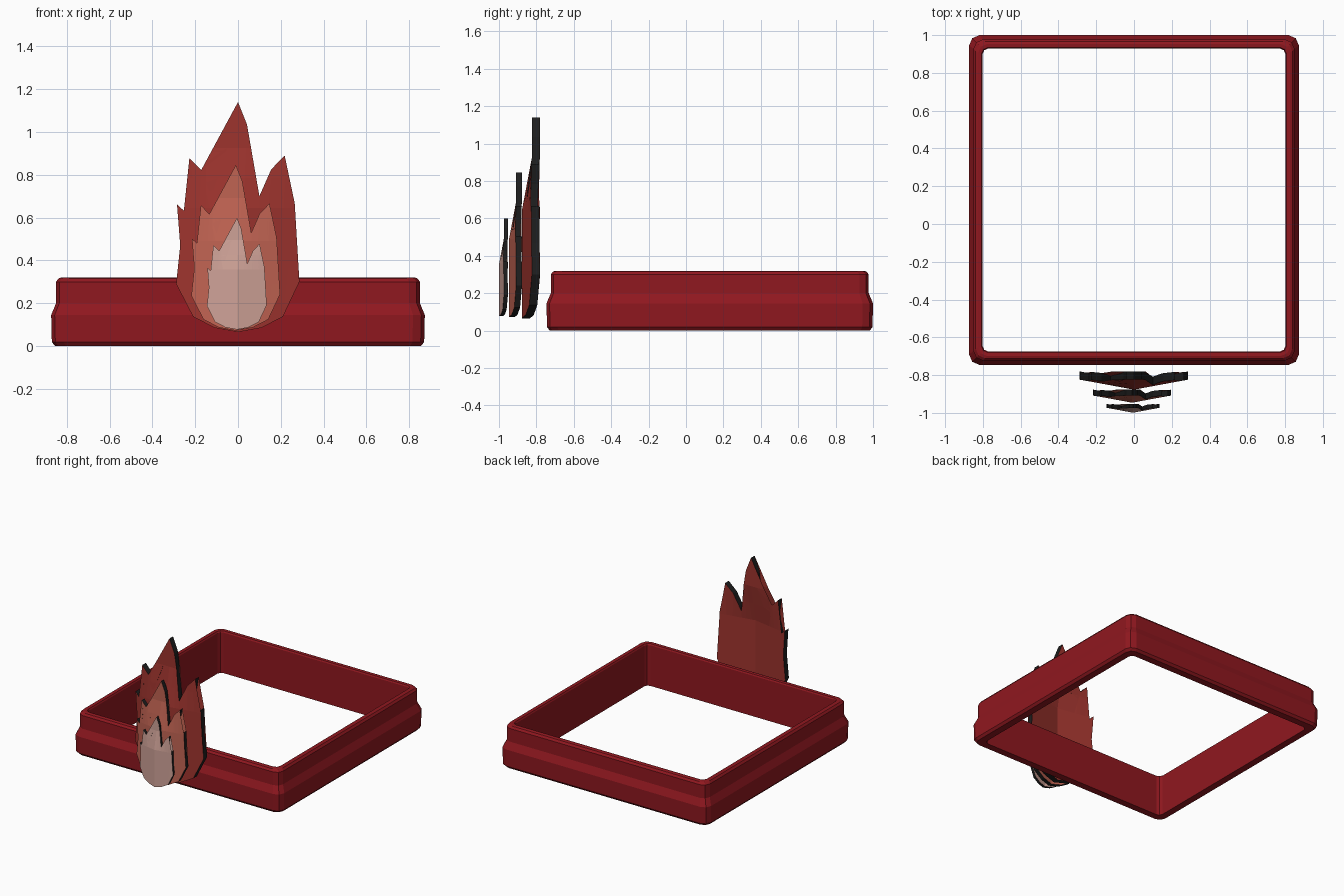
import bpy, bmesh
from mathutils import Vector

if "Cube" in bpy.data.objects:
    bpy.data.objects.remove(bpy.data.objects["Cube"])


def material(name, rgb):
    m = bpy.data.materials.new(name)
    m.diffuse_color = (*rgb, 1)
    m.use_nodes = True
    m.node_tree.nodes["Principled BSDF"].inputs["Base Color"].default_value = m.diffuse_color
    return m


def finish(bm, name, mats):
    bmesh.ops.recalc_face_normals(bm, faces=bm.faces)
    me = bpy.data.meshes.new(name)
    bm.to_mesh(me)
    bm.free()
    for m in mats:
        me.materials.append(m)
    ob = bpy.data.objects.new(name, me)
    bpy.context.collection.objects.link(ob)
    return ob


# Square frame: cross-section (half width, corner cut, z) swept round a chamfered square
def square_loop(bm, h, c, z, cy):
    k = 0.3 * c
    quarter = [(h, h - c), (h - k, h - k), (h - c, h)]
    pts = []
    for _ in range(4):
        pts += quarter
        quarter = [(-y, x) for x, y in quarter]
    return [bm.verts.new((x, y + cy, z)) for x, y in pts]


section = [(0.855, 0.05, 0), (0.87, 0.055, 0.018), (0.873, 0.055, 0.145),
           (0.85, 0.05, 0.2), (0.85, 0.05, 0.3), (0.838, 0.05, 0.316),
           (0.825, 0.045, 0.32), (0.808, 0.035, 0.318), (0.802, 0.03, 0.308),
           (0.802, 0.03, 0)]
bm = bmesh.new()
loops = [square_loop(bm, h, c, z, 0.127) for h, c, z in section]
for i, a in enumerate(loops):
    b = loops[(i + 1) % len(loops)]
    for j in range(12):
        n = (j + 1) % 12
        bm.faces.new((a[j], a[n], b[n], b[j]))
finish(bm, "square_frame", [material("deep_red", (0.28, 0.009, 0.014))])

# Flame outline (x, z), clockwise from the tip, bottom at z = 0
outline = [(0, 1.075), (0.042, 0.97), (0.055, 0.845), (0.1, 0.635), (0.155, 0.76),
           (0.218, 0.825), (0.203, 0.72), (0.204, 0.645), (0.215, 0.552),
           (0.265, 0.602), (0.267, 0.405), (0.287, 0.235), (0.21, 0.072),
           (0.11, 0.02), (0, 0), (-0.11, 0.02), (-0.21, 0.072), (-0.289, 0.225),
           (-0.27, 0.405), (-0.285, 0.597), (-0.237, 0.552), (-0.21, 0.645),
           (-0.21, 0.715), (-0.227, 0.813), (-0.172, 0.757), (-0.125, 0.63),
           (-0.055, 0.845), (-0.042, 0.97)]
edge_mat = material("dark_edge", (0.013, 0.013, 0.013))


def flame(name, scale, cx, back_y, z0, rgb):
    bm = bmesh.new()
    bm.faces.new([bm.verts.new((x, 0, z)) for x, z in outline])
    bmesh.ops.triangulate(bm, faces=bm.faces[:])
    cuts = [((x, 0, 0), (1, 0, 0)) for x in (-0.15, 0, 0.15)]
    cuts += [((0, 0, z), (0, 0, 1)) for z in (0.3, 0.58, 0.72, 0.86)]
    for co, no in cuts:
        bmesh.ops.bisect_plane(bm, geom=bm.verts[:] + bm.edges[:] + bm.faces[:],
                               plane_co=co, plane_no=no, dist=1e-5)
    # bulge the lower middle forward, then give the sheet its thickness
    for v in bm.verts:
        side = max(0, 1 - abs(v.co.x) / 0.285)
        fade = min(1, max(0, (0.86 - v.co.z) / 0.28))
        v.co.y = -0.043 - 0.053 * side * fade
    front = bm.faces[:]
    ext = bmesh.ops.extrude_face_region(bm, geom=front, use_keep_orig=True)["geom"]
    bmesh.ops.translate(bm, vec=(0, 0.043, 0),
                        verts=[g for g in ext if isinstance(g, bmesh.types.BMVert)])
    bm.normal_update()
    for f in bm.faces:
        f.material_index = 0 if abs(f.normal.y) > 0.4 else 1
    for v in bm.verts:
        v.co = v.co * scale + Vector((cx, back_y, z0))
    finish(bm, name, [material(name + "_colour", rgb), edge_mat])


# Three nested flames, back to front
flame("outer_flame", 1.0, 0, -0.781, 0.065, (0.34, 0.034, 0.027))
flame("middle_flame", 0.72, -0.01, -0.877, 0.072, (0.53, 0.125, 0.085))
flame("inner_flame", 0.485, -0.005, -0.9525, 0.077, (0.62, 0.36, 0.31))
